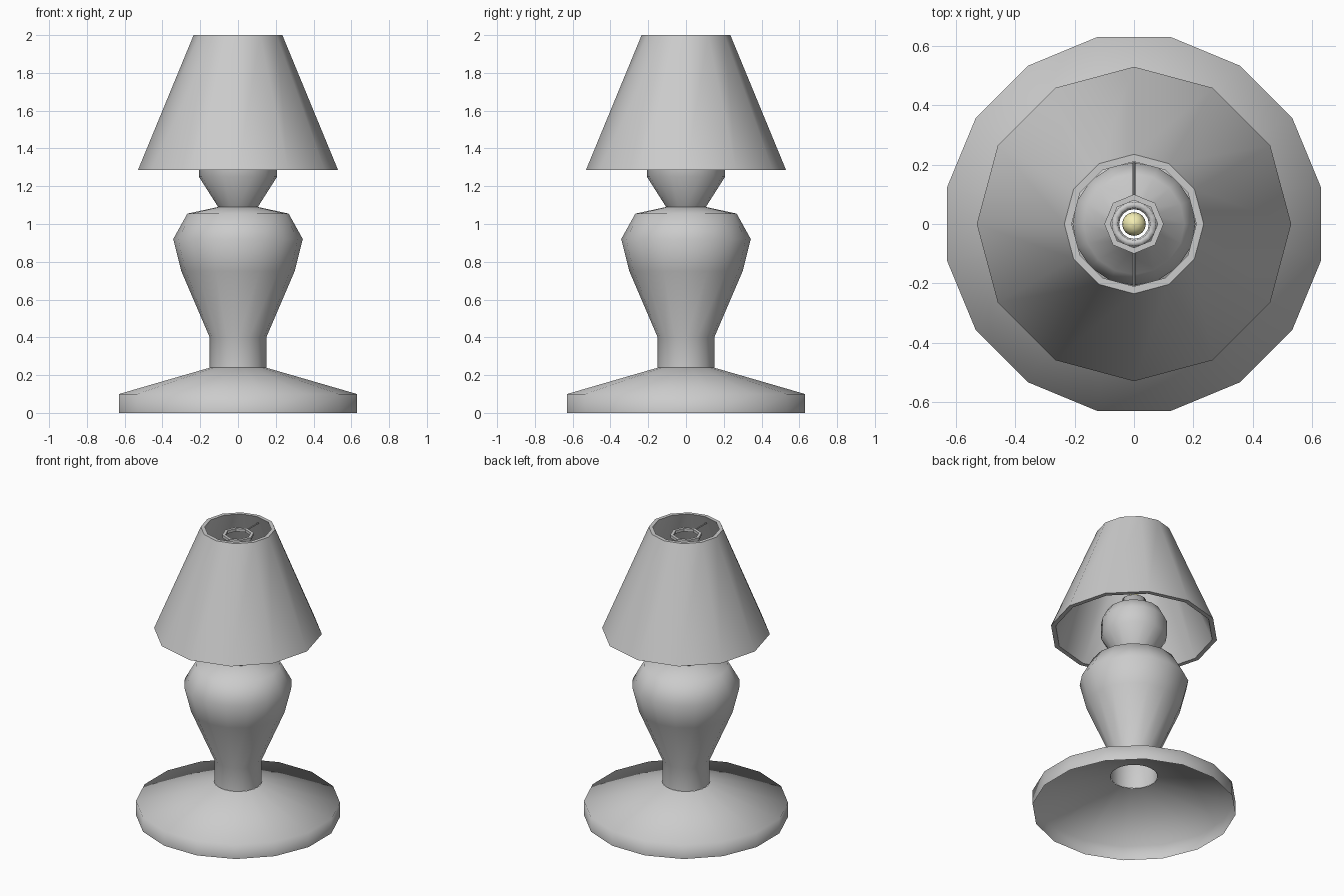
import bpy, math
from mathutils import Vector

if "Cube" in bpy.data.objects:
    bpy.data.objects.remove(bpy.data.objects["Cube"])


def finish(name, verts, faces, smooth=True, color=None):
    me = bpy.data.meshes.new(name)
    me.from_pydata(verts, [], faces)
    me.polygons.foreach_set("use_smooth", [smooth] * len(me.polygons))
    ob = bpy.data.objects.new(name, me)
    bpy.context.collection.objects.link(ob)
    if color:
        mat = bpy.data.materials.new(name + "_color")
        mat.diffuse_color = color
        mat.use_nodes = True
        mat.node_tree.nodes["Principled BSDF"].inputs["Base Color"].default_value = mat.diffuse_color
        me.materials.append(mat)
    return ob


def lathe(name, profile, sides, turn=0.0, closed=False, smooth=True, color=None):
    """Spin a (radius, height) profile, listed bottom to top on the outside."""
    verts, faces = [], []
    for r, z in profile:
        for i in range(sides):
            a = turn + math.tau * i / sides
            verts.append((r * math.cos(a), r * math.sin(a), z))
    n = len(profile)
    for j in range(n if closed else n - 1):
        k = (j + 1) % n
        for i in range(sides):
            m = (i + 1) % sides
            faces.append((j * sides + i, j * sides + m, k * sides + m, k * sides + i))
    return finish(name, verts, faces, smooth, color)


def rod(name, a, b, r, sides=6):
    """Thin straight bar between two points."""
    a, b = Vector(a), Vector(b)
    q = (b - a).to_track_quat('Z', 'Y')
    verts = [p + q @ Vector((r * math.cos(math.tau * i / sides),
                             r * math.sin(math.tau * i / sides), 0))
             for p in (a, b) for i in range(sides)]
    faces = [(i, (i + 1) % sides, sides + (i + 1) % sides, sides + i) for i in range(sides)]
    faces += [tuple(reversed(range(sides))), tuple(range(sides, 2 * sides))]
    return finish(name, verts, faces, False)


# Hollow foot, open underneath
lathe("base", [(0.642, 0), (0.642, 0.10), (0.15, 0.24)], 16, math.pi / 16)

# Hollow vase-shaped body
lathe("body", [(0.15, 0.24), (0.15, 0.40), (0.30, 0.75), (0.343, 0.92),
               (0.268, 1.055), (0.105, 1.09)], 16)

# Bulb holder cup
lathe("bulb_holder", [(0.105, 1.09), (0.207, 1.25), (0.207, 1.36), (0.17, 1.43),
                      (0.08, 1.47), (0.075, 1.52), (0.055, 1.52), (0.05, 1.47)], 16)

# Thick conical shade
lathe("shade", [(0.53, 1.285), (0.235, 2.0), (0.21, 2.0), (0.50, 1.285)], 12, closed=True
      ).data.set_sharp_from_angle(angle=math.radians(40))

# Shade fitting ring and its two arms
lathe("fitter_ring", [(0.10, 1.94), (0.10, 1.96), (0.08, 1.96), (0.08, 1.94)], 8,
      closed=True, smooth=False)
for s, side in ((1, "back"), (-1, "front")):
    rod("fitter_arm_" + side, (0, s * 0.095, 1.95), (0, s * 0.222, 1.95), 0.005)

# Small yellow bulb
bulb = [(0.04 * math.sin(math.pi * i / 8), 1.53 - 0.04 * math.cos(math.pi * i / 8))
        for i in range(9)]
bulb[0], bulb[-1] = (0.0005, 1.49), (0.0005, 1.57)
lathe("bulb", bulb, 16, color=(0.9, 0.85, 0.45, 1))
